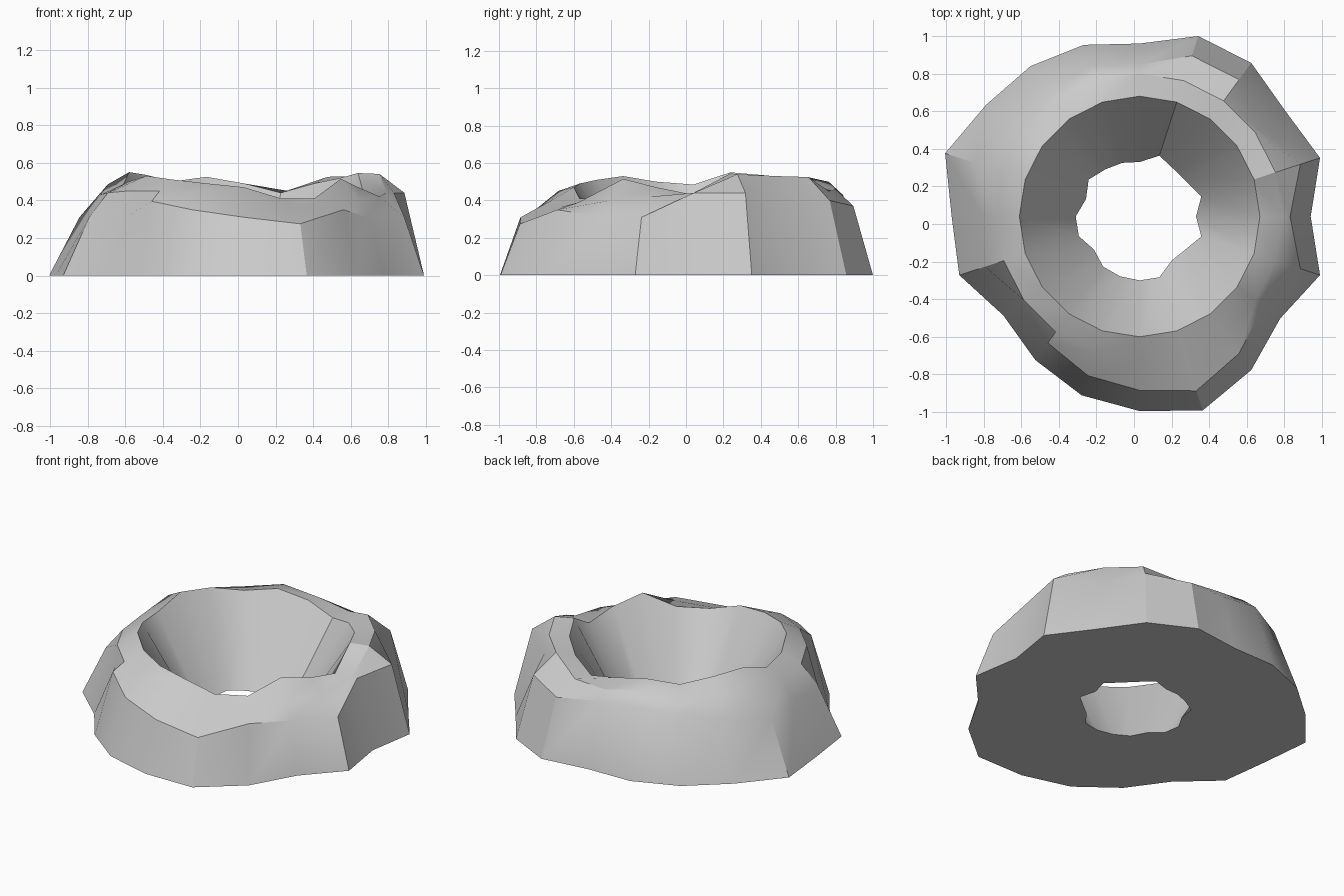
import bpy, bmesh
from math import sin, cos, radians

if "Cube" in bpy.data.objects:
    bpy.data.objects.remove(bpy.data.objects["Cube"])

CX, CY, N = 0.03, 0.04, 20

# Irregular values per spoke, counter-clockwise from +x in 18 degree steps
foot_r = [.91, 1.009, .957, 1.01, 1.009, .92, .96, .988, 1.01, 1.088,
          1.0, 1.009, .896, .944, 1.0, 1.035, 1.085, 1.01, .924, 1.009]
hole_r = [.30, .345, .31, .31, .34, .29, .30, .31, .335, .30,
          .34, .34, .30, .33, .335, .34, .34, .29, .30, .345]
shoulder_z = [.44, .44, .41, .40, .37, .40, .43, .40, .36, .31,
              .32, .31, .31, .395, .35, .31, .275, .35, .31, .31]
crest_z = [.44, .54, .53, .525, .45, .46, .50, .47, .47, .485,
           .43, .44, .45, .45, .45, .40, .36, .39, .40, .42]
rim_z = [.43, .545, .52, .49, .44, .49, .525, .50, .535, .55,
         .485, .50, .53, .51, .49, .47, .41, .41, .515, .47]


def shoulder_r(i):
    # Outer slope leans in more on the left side and at one notch
    lean = .11 + .06 * max(0, cos(radians(18 * i - 165))) ** 3
    return foot_r[i] - (.17 if i == 2 else lean)


bm = bmesh.new()


def ring(radius, height):
    return [bm.verts.new((CX + radius(i) * cos(radians(18 * i)),
                          CY + radius(i) * sin(radians(18 * i)), height(i)))
            for i in range(N)]


# Closed cross-section: foot, shoulder, crest, rim, bottom hole
rings = [ring(lambda i: foot_r[i], lambda i: 0),
         ring(shoulder_r, lambda i: shoulder_z[i]),
         ring(lambda i: .76, lambda i: crest_z[i]),
         ring(lambda i: .64, lambda i: rim_z[i]),
         ring(lambda i: hole_r[i], lambda i: 0)]
for a, b in zip(rings, rings[1:] + rings[:1]):
    for i in range(N):
        j = (i + 1) % N
        bm.faces.new((a[i], a[j], b[j], b[i]))
bmesh.ops.recalc_face_normals(bm, faces=bm.faces)

mesh = bpy.data.meshes.new("crater")
bm.to_mesh(mesh)
bm.free()
crater = bpy.data.objects.new("crater", mesh)
bpy.context.collection.objects.link(crater)
bpy.context.view_layer.objects.active = crater
crater.select_set(True)
bpy.ops.object.shade_smooth_by_angle(angle=radians(30))
